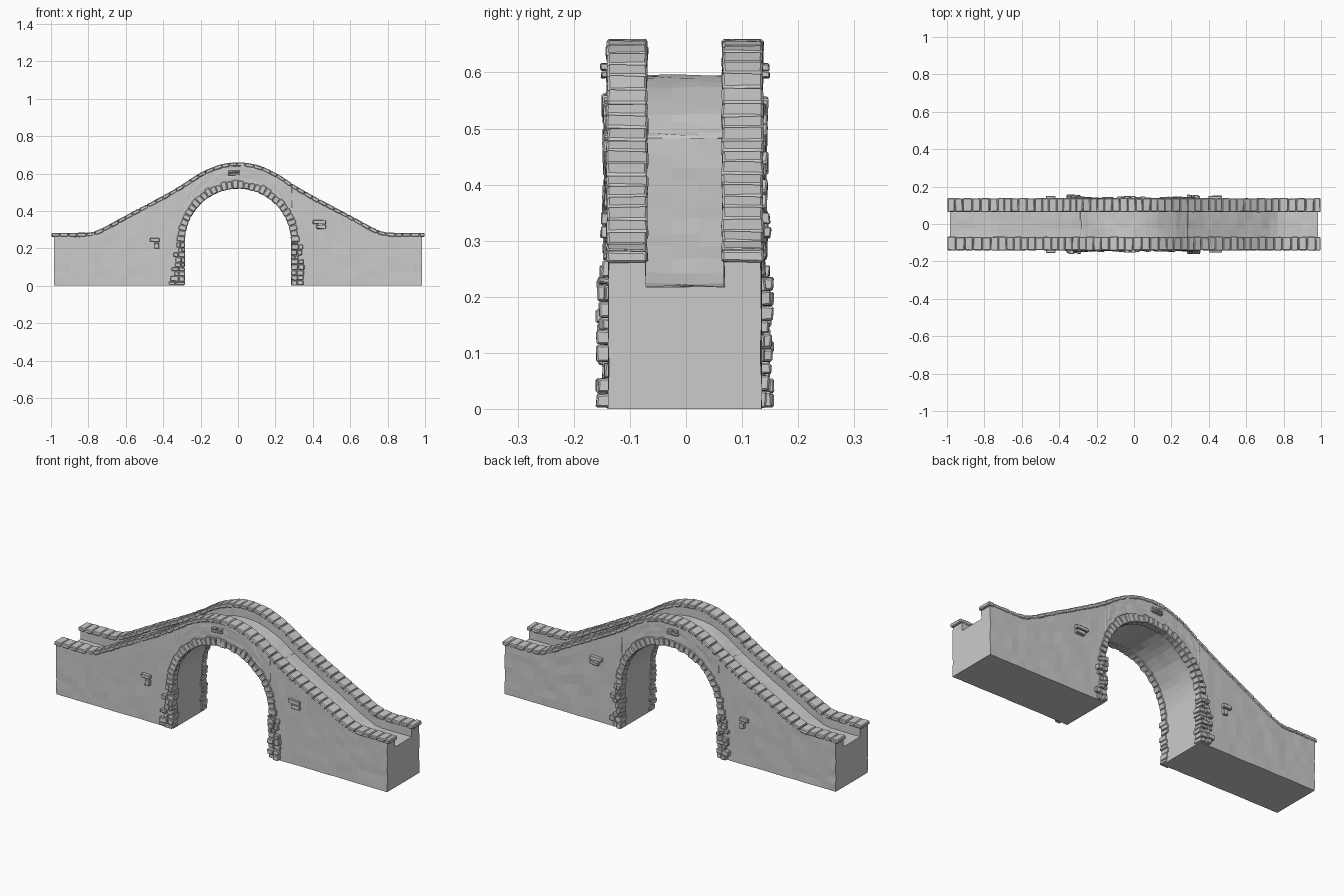
import bpy, bmesh, random
from math import pi, sin, cos, sqrt, atan2
from mathutils import Matrix, Vector

if "Cube" in bpy.data.objects:
    bpy.data.objects.remove(bpy.data.objects["Cube"])

random.seed(7)
R, SPRING, YC = 0.289, 0.235, -0.002      # arch radius, springing height, wall centre
HALF_W, INNER, END = 0.136, 0.07, 0.985
PROFILE = [(0, .658), (.1, .645), (.2, .603), (.3, .538), (.4, .48), (.5, .427),
           (.6, .374), (.7, .32), (.77, .287), (.85, .281), (1.1, .281)]


def top(x):
    """Height of the parapet line, smoothly interpolated from the profile."""
    x = abs(x)
    def slope(i):
        if i == 0 or i >= len(PROFILE) - 2:
            return 0
        a, b = PROFILE[i - 1], PROFILE[i + 1]
        return (b[1] - a[1]) / (b[0] - a[0])
    for i in range(len(PROFILE) - 1):
        (x0, z0), (x1, z1) = PROFILE[i], PROFILE[i + 1]
        if x <= x1:
            h = x1 - x0
            t = (x - x0) / h
            return (z0 * (2*t**3 - 3*t*t + 1) + z1 * (3*t*t - 2*t**3)
                    + h * slope(i) * (t**3 - 2*t*t + t) + h * slope(i + 1) * (t**3 - t*t))
    return PROFILE[-1][1]


def jit(a):
    return random.uniform(-a, a)


def finish(bm, name, bevel=0):
    bmesh.ops.recalc_face_normals(bm, faces=bm.faces)
    me = bpy.data.meshes.new(name)
    bm.to_mesh(me)
    bm.free()
    ob = bpy.data.objects.new(name, me)
    bpy.context.collection.objects.link(ob)
    if bevel:
        m = ob.modifiers.new("worn_edges", 'BEVEL')
        m.width, m.segments = bevel, 1
    return ob


def stone(bm, centre, size, angle=0, rough=0.0015):
    """A rough block, turned about the y axis."""
    mat = (Matrix.Translation(centre) @ Matrix.Rotation(angle, 4, 'Y')
           @ Matrix.Diagonal((*size, 1)))
    for v in bmesh.ops.create_cube(bm, size=1, matrix=mat)['verts']:
        v.co += Vector((jit(rough), jit(rough), jit(rough)))
        v.co.z = max(v.co.z, 0.001)


# Bridge body: U-shaped cross-section swept along x over the arch opening
def section(x, base):
    t = top(x) - 0.012
    road = top(x) - 0.063
    rows = 7
    pts = [(-HALF_W, base + (t - base) * i / rows) for i in range(rows + 1)]
    pts += [(-INNER, t), (-INNER, road), (-INNER / 3, road + jit(.003)),
            (INNER / 3, road + jit(.003)), (INNER, road), (INNER, t)]
    pts += [(-y, z) for y, z in reversed(pts[:rows + 1])]
    pts += [(HALF_W * k, base + (0 if base == 0 else jit(.002))) for k in (.6, .2, -.2, -.6)]
    return [(x, y + YC + jit(.0015), z) for y, z in pts]

outer = [R + (END - R) * i / 16 for i in range(17)]
stations = [(-x, 0) for x in reversed(outer)]
stations += [(-R, SPRING * k / 4) for k in range(1, 4)]
stations += [(-R * cos(pi * i / 28), SPRING + R * sin(pi * i / 28)) for i in range(29)]
stations += [(R, SPRING * k / 4) for k in (3, 2, 1)]
stations += [(x, 0) for x in outer]
bm = bmesh.new()
rings = []
fixed = {}
for x, base in stations:
    pts = section(x, base)
    key = round(x, 5)
    if abs(abs(x) - R) < 1e-5:      # jamb stations share their upper edge
        first = fixed.setdefault(key, pts)
        pts = [(p[0], q[1], p[2]) for p, q in zip(pts, first)]
        for k in range(8, 14):
            pts[k] = first[k]
    rings.append([bm.verts.new(p) for p in pts])
n = len(rings[0])
for a, b in zip(rings, rings[1:]):
    for i in range(n):
        j = (i + 1) % n
        bm.faces.new((a[i], a[j], b[j], b[i]))
bm.faces.new(rings[0])
bm.faces.new(rings[-1])
bmesh.ops.remove_doubles(bm, verts=bm.verts, dist=1e-5)
bmesh.ops.dissolve_degenerate(bm, edges=bm.edges, dist=1e-5)
# drop the zero-area walls left at the jambs
flat = [f for f in bm.faces if f.calc_area() < 1e-8]
if flat:
    bmesh.ops.delete(bm, geom=flat, context='FACES_ONLY')
finish(bm, "bridge_body")

# Coping stones along both parapets
for side, name in ((-1, "front_coping"), (1, "back_coping")):
    bm = bmesh.new()
    x = -0.998
    while x < 0.985:
        length = random.uniform(.038, .05)
        ang = atan2(top(x + .03) - top(x), .03)
        x2 = min(x + length * cos(ang), 0.998)
        if 0.998 - x2 < 0.02:
            x2 = 0.998
        z1, z2 = top(x), top(x2)
        ang = atan2(z2 - z1, x2 - x)
        run = sqrt((x2 - x)**2 + (z2 - z1)**2)
        mid = Vector(((x + x2) / 2, YC + side * .103, (z1 + z2) / 2))
        mid -= Vector((-sin(ang), 0, cos(ang))) * .009
        stone(bm, mid, (run - .001, .073 + jit(.002), .02), -ang)
        x = x2
    finish(bm, name, .004)

# Arch ring, jamb quoins and scattered wall stones on both faces
BRICKS = [(.435, .34, .07, .02), (.445, .315, .05, .02), (-.445, .245, .05, .02),
          (-.435, .213, .025, .03), (-.038, .61, .026, .012), (-.005, .61, .026, .012),
          (-.022, .596, .062, .011)]
for side, name in ((-1, "front"), (1, "back")):
    ring, quoins, bricks = bmesh.new(), bmesh.new(), bmesh.new()
    count = 32
    for i in range(count):
        a = pi * (i + .5) / count
        depth = random.uniform(.034, .046)
        r = R - .005 + depth / 2
        out = random.uniform(.004, .012)
        stone(ring, (r * cos(a), YC + side * (HALF_W + out - .02), SPRING + r * sin(a)),
              (depth, .04, pi * r / count - .002), -a, .002)
    for s in (-1, 1):
        z = 0.002
        while z < SPRING - .008:
            h = min(random.uniform(.02, .032), SPRING - z)
            w = random.uniform(.035, .075) + .04 * max(0, 1 - z / .06) * random.random()
            split = random.uniform(.35, .65) * w
            for x0, x1 in ((0, split), (split, w)):
                out = random.uniform(.006, .023)
                stone(quoins, (s * (R - .006 + (x0 + x1) / 2),
                               YC + side * (HALF_W + out - .025), z + h / 2),
                      (x1 - x0 - .002, .05, h - .002), jit(.04), .002)
            z += h
    for x, z, w, h in BRICKS:
        stone(bricks, (x, YC + side * (HALF_W + .003), z), (w, .025 + jit(.006), h), jit(.04))
    finish(ring, name + "_arch_ring", .003)
    finish(quoins, name + "_jamb_quoins", .003)
    finish(bricks, name + "_wall_stones", .002)
